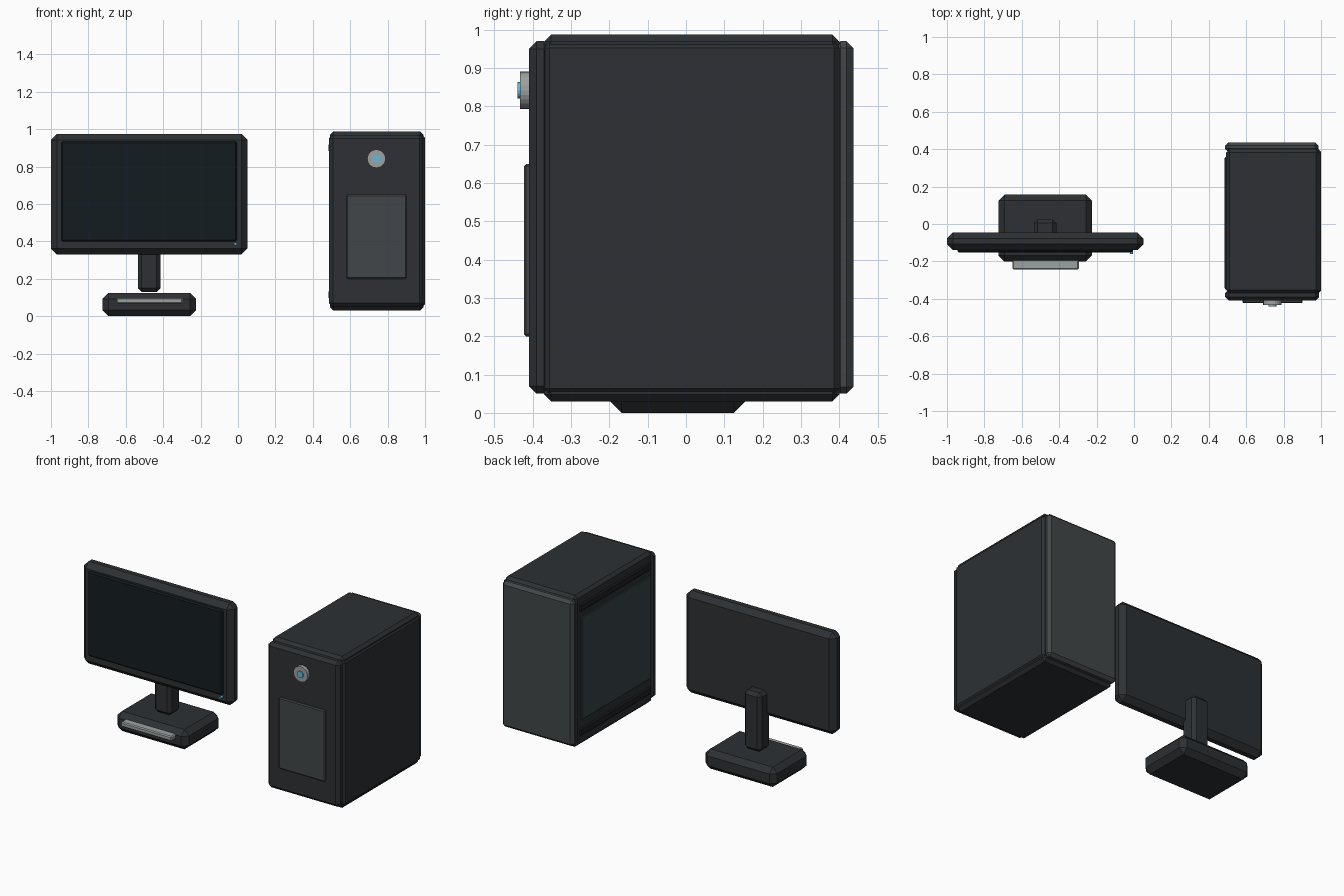
import bpy, bmesh, math
from mathutils import Matrix, Vector

if "Cube" in bpy.data.objects:
    bpy.data.objects.remove(bpy.data.objects["Cube"])


def material(name, r, g, b):
    m = bpy.data.materials.new(name)
    m.diffuse_color = (r, g, b, 1)
    m.use_nodes = True
    m.node_tree.nodes["Principled BSDF"].inputs["Base Color"].default_value = m.diffuse_color
    return m


DARK = material("dark_plastic", 0.026, 0.030, 0.034)
BLACK = material("black_plastic", 0.014, 0.015, 0.017)
SCREEN = material("screen_black", 0.007, 0.012, 0.015)
GREY = material("panel_grey", 0.055, 0.062, 0.065)
GLASS = material("tinted_glass", 0.04, 0.058, 0.066)
METAL = material("light_metal", 0.33, 0.36, 0.36)
BLUE = material("light_blue", 0.12, 0.5, 0.72)


def finish(bm, name, mat):
    me = bpy.data.meshes.new(name)
    bm.to_mesh(me)
    bm.free()
    me.materials.append(mat)
    ob = bpy.data.objects.new(name, me)
    bpy.context.collection.objects.link(ob)
    return ob


def box(name, xr, yr, zr, mat, chamfer=0.0):
    """Chamfered box given by its x, y and z ranges."""
    lo, hi = Vector((xr[0], yr[0], zr[0])), Vector((xr[1], yr[1], zr[1]))
    bm = bmesh.new()
    bmesh.ops.create_cube(bm, size=1, matrix=Matrix.Translation((lo + hi) / 2)
                          @ Matrix.Diagonal((*(hi - lo), 1)))
    if chamfer:
        bmesh.ops.bevel(bm, geom=bm.edges[:], offset=chamfer, segments=1,
                        affect='EDGES', profile=0.5)
    return finish(bm, name, mat)


def disc(name, x, z, y0, y1, radius, sides, mat):
    """Cylinder whose axis runs front to back."""
    bm = bmesh.new()
    bmesh.ops.create_cone(bm, cap_ends=True, segments=sides, radius1=radius, radius2=radius,
                          depth=y1 - y0, matrix=Matrix.Translation((x, (y0 + y1) / 2, z))
                          @ Matrix.Rotation(math.pi / 2, 4, 'X'))
    return finish(bm, name, mat)


# Monitor
box("monitor_housing", (-1.0, 0.05), (-0.14, -0.045), (0.33, 0.975), DARK, 0.032)
box("monitor_screen", (-0.945, -0.005), (-0.152, -0.125), (0.4, 0.935), SCREEN, 0.008)
disc("monitor_power_light", -0.014, 0.387, -0.16, -0.135, 0.008, 12, BLUE)

# Monitor stand
box("stand_neck", (-0.535, -0.415), (-0.085, 0.025), (0.13, 0.5), DARK, 0.02)
box("stand_base", (-0.725, -0.225), (-0.2, 0.157), (0.0, 0.125), DARK, 0.032)
box("stand_front_strip", (-0.65, -0.295), (-0.243, -0.19), (0.067, 0.097), METAL, 0.006)

# Computer case
box("case_body", (0.492, 0.992), (-0.37, 0.40), (0.03, 0.987), DARK, 0.018)
box("case_front_panel", (0.487, 0.99), (-0.41, -0.35), (0.05, 0.97), DARK, 0.02)
box("case_back_panel", (0.487, 0.987), (0.385, 0.437), (0.05, 0.97), GREY, 0.018)
box("case_right_panel", (0.97, 1.0), (-0.37, 0.40), (0.05, 0.967), DARK, 0.014)

# Window side of the case
box("case_window", (0.486, 0.51), (-0.35, 0.345), (0.19, 0.84), GLASS, 0.004)
for part, z in (("upper", 0.9), ("lower", 0.115)):
    box(part + "_window_rail", (0.485, 0.51), (-0.35, 0.36), (z - 0.025, z + 0.025), BLACK, 0.008)

# Front details of the case
box("front_inset_panel", (0.58, 0.902), (-0.423, -0.4), (0.2, 0.65), GREY, 0.006)
disc("power_button_ring", 0.74, 0.842, -0.433, -0.4, 0.049, 24, METAL)
disc("power_button_light", 0.74, 0.842, -0.44, -0.42, 0.021, 16, BLUE)
